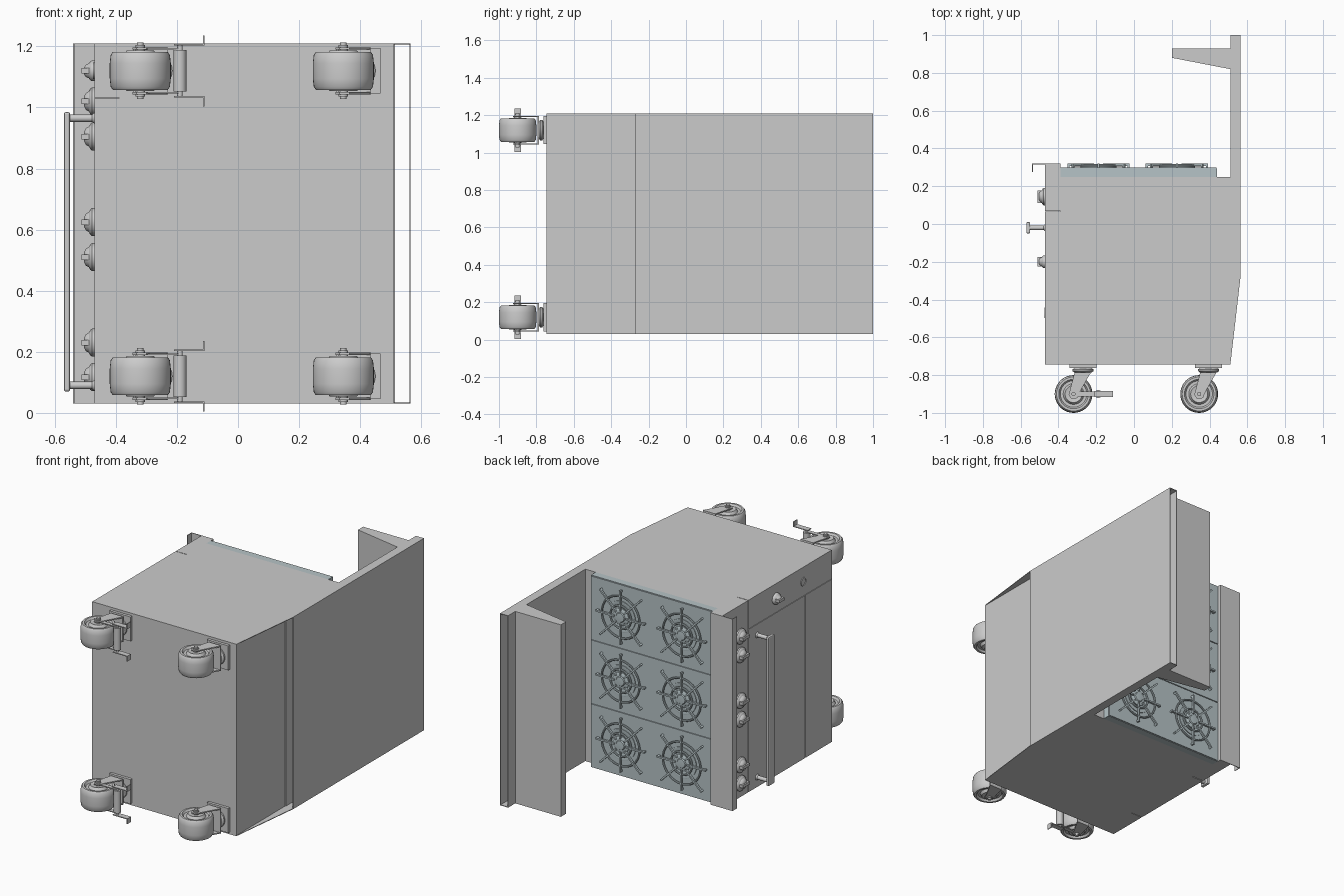
import bpy, bmesh, math
from mathutils import Matrix, Vector

if "Cube" in bpy.data.objects:
    bpy.data.objects.remove(bpy.data.objects["Cube"])

slate = bpy.data.materials.new("slate_enamel")
slate.diffuse_color = (0.47, 0.55, 0.57, 1)
slate.use_nodes = True
slate.node_tree.nodes["Principled BSDF"].inputs["Base Color"].default_value = slate.diffuse_color
TO_FRONT = Matrix.Rotation(-math.pi / 2, 4, 'Y')   # local z -> -x
TO_TOP = Matrix.Rotation(-math.pi / 2, 4, 'X')     # local z -> +y
ALONG_Z = Matrix.Identity(4)
Z0, Z1, ZM = 0.03, 1.21, 0.62


def finish(name, bm, mat=None, smooth=False):
    bmesh.ops.recalc_face_normals(bm, faces=bm.faces)
    if smooth:
        for f in bm.faces:
            f.smooth = True
        for e in bm.edges:
            e.smooth = e.calc_face_angle(0) < math.radians(35)
    me = bpy.data.meshes.new(name)
    bm.to_mesh(me)
    bm.free()
    ob = bpy.data.objects.new(name, me)
    bpy.context.collection.objects.link(ob)
    if mat:
        me.materials.append(mat)
    return ob


def add_box(bm, x, y, z, turn=None):
    c = Vector(((x[0] + x[1]) / 2, (y[0] + y[1]) / 2, (z[0] + z[1]) / 2))
    m = Matrix.Translation(c) @ Matrix.Diagonal((x[1] - x[0], y[1] - y[0], z[1] - z[0], 1))
    bmesh.ops.create_cube(bm, size=1, matrix=(turn @ m) if turn else m)


def box(name, x, y, z, mat=None):
    bm = bmesh.new()
    add_box(bm, x, y, z)
    return finish(name, bm, mat)


def extrude(name, pts, z, mat=None):
    bm = bmesh.new()
    f = bm.faces.new([bm.verts.new((p[0], p[1], z[0])) for p in pts])
    r = bmesh.ops.extrude_face_region(bm, geom=[f])
    bmesh.ops.translate(bm, vec=(0, 0, z[1] - z[0]),
                        verts=[v for v in r['geom'] if isinstance(v, bmesh.types.BMVert)])
    return finish(name, bm, mat)


def add_lathe(bm, prof, mat4, n=32, closed=False):
    rings = [[bm.verts.new(mat4 @ Vector((r * math.cos(2 * math.pi * i / n),
                                          r * math.sin(2 * math.pi * i / n), h)))
              for i in range(n)] for r, h in prof]
    pairs = list(zip(rings, rings[1:])) + ([(rings[-1], rings[0])] if closed else [])
    for a, b in pairs:
        for i in range(n):
            bm.faces.new((a[i], a[(i + 1) % n], b[(i + 1) % n], b[i]))
    if not closed:
        bm.faces.new(rings[0])
        bm.faces.new(rings[-1])


def lathe(name, prof, loc, axis, n=32, mat=None):
    bm = bmesh.new()
    add_lathe(bm, prof, Matrix.Translation(loc) @ axis, n)
    return finish(name, bm, mat, True)


# Oven body and front panels
box("oven_body", (-0.39, 0.51), (-0.745, 0.25), (Z0, Z1))
box("control_panel", (-0.47, -0.39), (0.068, 0.32), (Z0, Z1))
box("side_control_panel", (-0.47, -0.39), (-0.745, 0.065), (1.033, Z1))
box("oven_door", (-0.47, -0.39), (-0.487, 0.063), (Z0, 1.03))
box("kick_panel", (-0.47, -0.39), (-0.745, -0.491), (Z0, 1.03))

# Thin front ledge with hanging lip
extrude("front_ledge", [(-0.54, 0.275), (-0.536, 0.275), (-0.536, 0.316),
                        (-0.465, 0.316), (-0.465, 0.32), (-0.54, 0.32)], (Z0, Z1))

# Hollow back duct, open at top and bottom, with gussets on the lower rear
T = 0.004
box("duct_rear_sheet", (0.565 - T, 0.565), (-0.27, 1.0), (Z0, Z1))
box("duct_front_sheet", (0.51, 0.51 + T), (-0.27, 1.0), (Z0, Z1))
for tag, z in (("left", (Z0, Z0 + T)), ("right", (Z1 - T, Z1))):
    extrude("duct_side_" + tag, [(0.51, -0.745), (0.565, -0.27), (0.565, 1.0), (0.51, 1.0)], z)

# High shelf
extrude("high_shelf", [(0.2, 0.88), (0.51, 0.82), (0.51, 0.93), (0.2, 0.93)], (Z0, Z1))

# Cooktop
box("cooktop_base", (-0.39, 0.44), (0.25, 0.294), (Z0, Z1), slate)
for i in range(3):
    zc = ZM + (i - 1) * 0.393
    box("cooktop_section", (-0.388, 0.437), (0.29, 0.30), (zc - 0.194, zc + 0.194), slate)


def burner(x, z):
    place = Matrix.Translation((x, 0.30, z)) @ TO_TOP
    # drip bowl rim and burner head
    bm = bmesh.new()
    add_lathe(bm, [(0.095, -0.002), (0.095, 0.005), (0.088, 0.006), (0.075, 0.002)], place, 40)
    add_lathe(bm, [(0.052, 0), (0.052, 0.008), (0.045, 0.012), (0.03, 0.012),
                   (0.026, 0.017), (0.012, 0.018)], place, 32)
    finish("burner_head", bm, slate, True)
    # grate rings and spokes
    bm = bmesh.new()
    for r in (0.07, 0.128):
        prof = [(r + 0.006 * math.cos(a * math.pi / 4), 0.011 + 0.006 * math.sin(a * math.pi / 4))
                for a in range(8)]
        add_lathe(bm, prof, place, 40, True)
    for k in range(8):
        turn = place @ Matrix.Rotation(k * math.pi / 4, 4, 'Z')
        end = 0.196 if k % 2 else 0.165
        add_box(bm, (0.04, end), (-0.005, 0.005), (0.008, 0.02), turn)
        add_box(bm, (end - 0.012, end), (-0.005, 0.005), (0, 0.02), turn)
    finish("burner_grate", bm, slate, True)


for bx in (-0.188, 0.227):
    for i in range(3):
        burner(bx, ZM + (i - 1) * 0.393)


# Knobs: bezel, dome and grip bar
def knob(name, y, z, r):
    lathe(name, [(r, 0), (r, 0.008), (r * 0.9, 0.014), (r * 0.72, 0.018), (r * 0.6, 0.028),
                 (r * 0.35, 0.034)], (-0.47, y, z), TO_FRONT)
    box(name + "_grip", (-0.512, -0.485), (y - r * 0.72, y + r * 0.72), (z - 0.009, z + 0.009))


for kz in (0.117, 0.23, 0.51, 0.625, 0.905, 1.02):
    knob("burner_knob", 0.145, kz, 0.046)
knob("thermostat_knob", -0.2, 1.12, 0.034)
lathe("oven_switch", [(0.027, 0), (0.027, 0.004), (0.02, 0.004), (0.018, 0.001)],
      (-0.47, -0.47, 1.12), TO_FRONT)

# Door handle
bar = box("door_handle_bar", (-0.57, -0.55), (-0.05, 0.01), (0.07, 0.985))
bev = bar.modifiers.new("soft_edges", 'BEVEL')
bev.width, bev.segments = 0.006, 2
for hz in (0.09, 0.965):
    lathe("door_handle_post", [(0.018, 0), (0.012, 0.008), (0.012, 0.085)],
          (-0.47, -0.02, hz), TO_FRONT, 20)


# Casters: plate, swivel, fork, wheel, axle, optional brake
def caster(px, z, brake):
    wx, wy = px - 0.05, -0.9
    box("caster_plate", (px - 0.072, px + 0.072), (-0.762, -0.745), (z - 0.075, z + 0.075))
    lathe("caster_swivel", [(0.045, 0), (0.055, 0.008), (0.055, 0.018), (0.045, 0.025)],
          (px, -0.787, z), TO_TOP)
    box("fork_bridge", (px - 0.045, px + 0.04), (-0.793, -0.785), (z - 0.077, z + 0.077))
    for s in (-1, 1):
        za, zb = sorted((z + s * 0.070, z + s * 0.077))
        extrude("fork_side", [(px - 0.045, -0.788), (px + 0.04, -0.788), (wx + 0.03, wy + 0.005),
                              (wx + 0.02, wy - 0.022), (wx - 0.012, wy - 0.025),
                              (wx - 0.026, wy - 0.005)], (za, zb))
    half = [(0.03, 0.062), (0.045, 0.066), (0.055, 0.05), (0.07, 0.05),
            (0.078, 0.062), (0.09, 0.062), (0.097, 0.052), (0.1, 0.025)]
    lathe("caster_wheel", half + [(r, -h) for r, h in reversed(half)], (wx, wy, z), ALONG_Z, 40)
    lathe("caster_axle", [(0.011, -0.092), (0.011, -0.084), (0.016, -0.084), (0.016, 0.084),
                          (0.011, 0.084), (0.011, 0.092)], (wx, wy, z), ALONG_Z, 12)
    if not brake:
        return
    cx = wx + 0.13
    lathe("brake_roller", [(0.009, -0.088), (0.009, -0.068), (0.021, -0.068), (0.021, 0.068),
                           (0.009, 0.068), (0.009, 0.088)], (cx, wy, z), ALONG_Z, 20)
    for s in (-1, 1):
        bm = bmesh.new()
        span = lambda a, b: tuple(sorted((z + s * a, z + s * b)))
        add_box(bm, (wx + 0.015, cx), (wy - 0.012, wy + 0.012), span(0.069, 0.074))
        add_box(bm, (cx - 0.02, wx + 0.21), (wy - 0.017, wy + 0.017), span(0.083, 0.088))
        add_box(bm, (wx + 0.205, wx + 0.21), (wy - 0.017, wy + 0.017), span(0.083, 0.116))
        finish("brake_pedal", bm)


for cz in (0.12, 1.12):
    caster(-0.27, cz, True)
    caster(0.395, cz, False)
